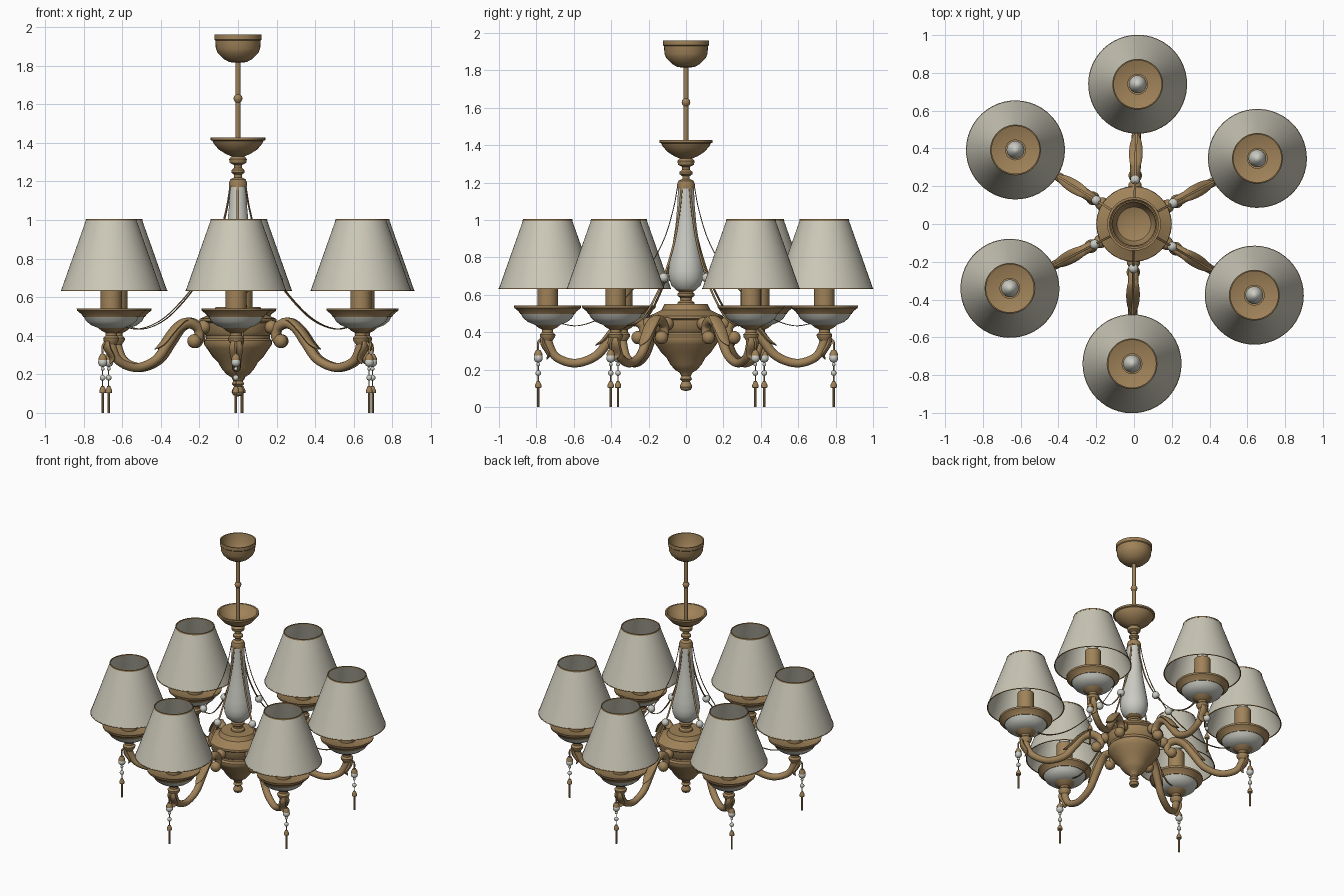
import bpy, bmesh, math
from mathutils import Vector, Matrix

def material(name, rgb):
    m = bpy.data.materials.new(name)
    m.diffuse_color = (*rgb, 1)
    return m

BRASS = material("antique_brass", (0.35, 0.225, 0.10))
CREAM = material("cream_fabric", (0.60, 0.58, 0.48))
PORCELAIN = material("pale_porcelain", (0.60, 0.60, 0.55))

ANGLES = [math.radians(a) for a in (28, 88.5, 148, 207.4, 269.2, 329.4)]

def finish(bm, name, mat, sharp=35):
    bmesh.ops.remove_doubles(bm, verts=bm.verts, dist=1e-5)
    bmesh.ops.recalc_face_normals(bm, faces=bm.faces)
    me = bpy.data.meshes.new(name)
    bm.to_mesh(me)
    bm.free()
    me.materials.append(mat)
    me.shade_smooth()
    me.set_sharp_from_angle(angle=math.radians(sharp))
    return me

def place(me, name, angle=0):
    ob = bpy.data.objects.new(name, me)
    ob.rotation_euler.z = angle
    bpy.context.collection.objects.link(ob)

def around(me, name):
    for i, a in enumerate(ANGLES):
        place(me, f"{name}_{i + 1}", a)

def lathe(name, mat, profile, x=0, seg=32, closed=False):
    """Revolve (radius, z) points around the vertical line through x."""
    bm = bmesh.new()
    pts = profile + profile[:1] if closed else profile
    rings = []
    for r, z in pts:
        rings.append([bm.verts.new((x + r * math.cos(2 * math.pi * i / seg),
                                    r * math.sin(2 * math.pi * i / seg), z))
                      for i in range(seg)] if r > 0 else [bm.verts.new((x, 0, z))])
    for a, b in zip(rings, rings[1:]):
        for i in range(seg):
            j = (i + 1) % seg
            quad = [a[i % len(a)], a[j % len(a)], b[j % len(b)], b[i % len(b)]]
            quad = list(dict.fromkeys(quad))
            if len(quad) > 2:
                bm.faces.new(quad)
    return finish(bm, name, mat)

def spline(pts, n=6):
    """Catmull-Rom interpolation of tuples."""
    p = [Vector(q) for q in pts]
    p = [2 * p[0] - p[1]] + p + [2 * p[-1] - p[-2]]
    out = []
    for a, b, c, d in zip(p, p[1:], p[2:], p[3:]):
        for k in range(n):
            t = k / n
            out.append(0.5 * (2 * b + (c - a) * t + (2 * a - 5 * b + 4 * c - d) * t * t
                              + (3 * b - a - 3 * c + d) * t ** 3))
    return out + [p[-2]]

def sweep(name, mat, pts, seg=12, flat=1.0):
    """Sweep an oval along (radius, z, half width) points in the x-z plane."""
    path = spline(pts)
    bm = bmesh.new()
    rings = []
    for k, p in enumerate(path):
        d = path[min(k + 1, len(path) - 1)] - path[max(k - 1, 0)]
        t = Vector((d.x, 0, d.y)).normalized()
        n = Vector((-t.z, 0, t.x))
        c = Vector((p.x, 0, p.y))
        rings.append([bm.verts.new(c + n * math.cos(u) * p.z * flat
                                   + Vector((0, math.sin(u) * p.z, 0)))
                      for u in (2 * math.pi * i / seg for i in range(seg))])
    for a, b in zip(rings, rings[1:]):
        for i in range(seg):
            j = (i + 1) % seg
            bm.faces.new((a[i], a[j], b[j], b[i]))
    bm.faces.new(rings[0])
    bm.faces.new(rings[-1])
    return finish(bm, name, mat, 50)

def ball(name, mat, x, z, r, stretch=1.0):
    bm = bmesh.new()
    bmesh.ops.create_uvsphere(bm, u_segments=16, v_segments=10, radius=r,
                              matrix=Matrix.Translation((x, 0, z)) @ Matrix.Diagonal((1, 1, stretch, 1)))
    return finish(bm, name, mat)

# ---- central column ----
place(lathe("ceiling_canopy", BRASS, [
    (0, 1.815), (0.045, 1.818), (0.075, 1.835), (0.105, 1.865), (0.115, 1.89), (0.118, 1.93),
    (0.123, 1.935), (0.123, 1.96), (0.116, 1.96), (0.108, 1.89), (0.09, 1.86), (0, 1.83)]), "ceiling_canopy")
place(lathe("hanging_rod", BRASS, [
    (0, 1.34), (0.013, 1.34), (0.013, 1.61), (0.021, 1.62), (0.023, 1.63), (0.021, 1.64),
    (0.013, 1.65), (0.013, 1.83), (0, 1.83)], seg=16), "hanging_rod")
place(lathe("upper_dish", BRASS, [
    (0, 1.17), (0.045, 1.17), (0.048, 1.19), (0.04, 1.21), (0.02, 1.22), (0.02, 1.235), (0.034, 1.245),
    (0.034, 1.258), (0.02, 1.27), (0.022, 1.285), (0.042, 1.295), (0.046, 1.315), (0.034, 1.33),
    (0.06, 1.34), (0.10, 1.365), (0.125, 1.395), (0.132, 1.41), (0.142, 1.414), (0.142, 1.427),
    (0.13, 1.427), (0.11, 1.39), (0.06, 1.36), (0, 1.352)]), "upper_dish")
place(lathe("column_vase", PORCELAIN, [
    (0, 0.62), (0.05, 0.625), (0.078, 0.65), (0.092, 0.69), (0.094, 0.73), (0.086, 0.79), (0.07, 0.88),
    (0.056, 0.97), (0.047, 1.07), (0.042, 1.18), (0, 1.18)]), "column_vase")
place(lathe("column_foot", BRASS, [
    (0, 0.53), (0.05, 0.53), (0.045, 0.56), (0.03, 0.57), (0.032, 0.585), (0.045, 0.595),
    (0.045, 0.608), (0.035, 0.615), (0.055, 0.628), (0.05, 0.635), (0, 0.635)]), "column_foot")
place(lathe("lower_body", BRASS, [
    (0, 0.55), (0.115, 0.55), (0.12, 0.54), (0.13, 0.52), (0.17, 0.50), (0.198, 0.488), (0.2, 0.475),
    (0.185, 0.465), (0.18, 0.42), (0.165, 0.40), (0.165, 0.385), (0.176, 0.375), (0.176, 0.355),
    (0.162, 0.335), (0.135, 0.295), (0.105, 0.265), (0.085, 0.23), (0.06, 0.20), (0.035, 0.185),
    (0.025, 0.165), (0.032, 0.15), (0.02, 0.138), (0.03, 0.12), (0.033, 0.108), (0.025, 0.092), (0, 0.085)]),
    "lower_body")

# ---- arms with scroll ends and leaves ----
around(sweep("arm", BRASS, [
    (0.255, 0.365, 0.024), (0.228, 0.39, 0.024), (0.235, 0.44, 0.026), (0.29, 0.466, 0.028),
    (0.35, 0.44, 0.028), (0.41, 0.36, 0.026), (0.48, 0.275, 0.024), (0.59, 0.235, 0.023),
    (0.69, 0.265, 0.023), (0.732, 0.33, 0.024), (0.74, 0.39, 0.024)]), "arm")
around(ball("scroll_end", BRASS, 0.256, 0.372, 0.036), "scroll_end")
around(ball("arm_joint", BRASS, 0.2, 0.445, 0.036), "arm_joint")
around(sweep("arm_leaf", BRASS, [
    (0.27, 0.478, 0.012), (0.32, 0.478, 0.03), (0.38, 0.43, 0.036), (0.44, 0.36, 0.028),
    (0.485, 0.33, 0.006)], flat=0.4), "arm_leaf")
around(sweep("cup_leaf", BRASS, [
    (0.765, 0.39, 0.02), (0.765, 0.34, 0.034), (0.735, 0.285, 0.028), (0.745, 0.255, 0.006)],
    flat=0.4), "cup_leaf")

# ---- cups, candles, bulbs and shades ----
R = 0.74
around(lathe("cup_stem", BRASS, [
    (0, 0.355), (0.026, 0.355), (0.04, 0.375), (0.042, 0.388), (0.03, 0.40), (0.03, 0.415),
    (0.05, 0.425), (0.068, 0.44), (0.066, 0.45), (0, 0.45)], x=R), "cup_stem")
around(lathe("cup_bowl", PORCELAIN, [
    (0, 0.44), (0.068, 0.44), (0.105, 0.455), (0.13, 0.475), (0.147, 0.506), (0, 0.506)], x=R), "cup_bowl")
around(lathe("cup_rim", BRASS, [
    (0, 0.495), (0.146, 0.498), (0.155, 0.512), (0.178, 0.53), (0.18, 0.542), (0.17, 0.542),
    (0.14, 0.522), (0, 0.512)], x=R), "cup_rim")
around(lathe("candle_tube", BRASS, [
    (0, 0.51), (0.055, 0.51), (0.055, 0.74), (0, 0.74)], x=R, seg=24), "candle_tube")
around(lathe("bulb", PORCELAIN, [
    (0, 0.735), (0.025, 0.735), (0.03, 0.76), (0.046, 0.80), (0.047, 0.825), (0.035, 0.86),
    (0.015, 0.885), (0, 0.89)], x=R, seg=20), "bulb")
around(lathe("lamp_shade", CREAM, [
    (0.26, 0.635), (0.13, 1.002), (0.127, 1.002), (0.257, 0.635)], x=R, seg=48, closed=True), "lamp_shade")
around(lathe("shade_top_trim", BRASS, [
    (0.1335, 0.996), (0.132, 1.005), (0.126, 1.005), (0.127, 0.996)], x=R, seg=48, closed=True), "shade_top_trim")
around(lathe("shade_bottom_trim", BRASS, [
    (0.262, 0.632), (0.261, 0.637), (0.255, 0.637), (0.256, 0.632)], x=R, seg=48, closed=True), "shade_bottom_trim")

# ---- swags from column to cups, with a bead ----
around(sweep("swag", BRASS, [
    (0.043, 1.19, 0.007), (0.07, 1.05, 0.007), (0.125, 0.88, 0.007), (0.235, 0.69, 0.007),
    (0.35, 0.56, 0.007), (0.46, 0.475, 0.007), (0.58, 0.435, 0.007), (0.69, 0.452, 0.007)],
    seg=6, flat=0.35), "swag")
around(ball("swag_bead", PORCELAIN, 0.235, 0.692, 0.026), "swag_bead")

# ---- hanging pendants ----
P = 0.79
around(sweep("pendant_hook", BRASS, [
    (0.745, 0.385, 0.006), (0.775, 0.365, 0.006), (P, 0.345, 0.006), (P, 0.29, 0.005)], seg=8), "pendant_hook")
around(lathe("pendant_wire", BRASS, [(0, 0.10), (0.003, 0.10), (0.003, 0.30), (0, 0.30)], x=P, seg=6), "pendant_wire")
around(lathe("pendant_cap", BRASS, [
    (0, 0.305), (0.012, 0.305), (0.022, 0.285), (0.022, 0.275), (0, 0.272)], x=P, seg=12), "pendant_cap")
for i, (z, r) in enumerate([(0.262, 0.024), (0.228, 0.01), (0.182, 0.015)]):
    around(ball("pendant_bead", PORCELAIN, P, z, r), f"pendant_bead_{i + 1}")
around(lathe("pendant_bell", BRASS, [
    (0, 0.142), (0.008, 0.138), (0.017, 0.118), (0.017, 0.104), (0, 0.102)], x=P, seg=12), "pendant_bell")
around(lathe("pendant_drop", BRASS, [
    (0, 0), (0.007, 0.0), (0.007, 0.105), (0, 0.105)], x=P, seg=8), "pendant_drop")
